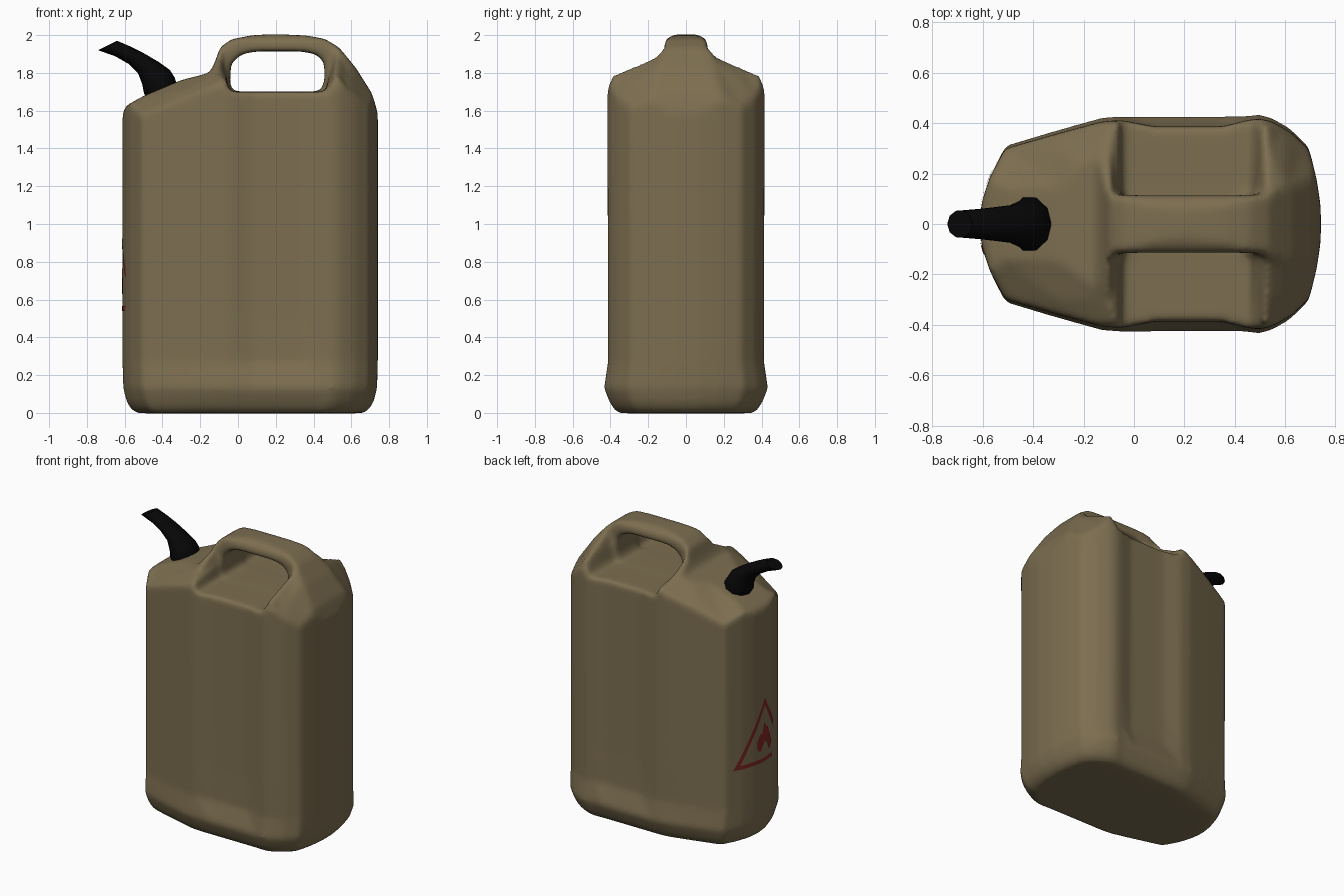
import bpy, bmesh, math
from mathutils import Vector
from mathutils.bvhtree import BVHTree

if "Cube" in bpy.data.objects:
    bpy.data.objects.remove(bpy.data.objects["Cube"])


def material(name, rgb):
    m = bpy.data.materials.new(name)
    m.diffuse_color = (*rgb, 1)
    m.use_nodes = True
    m.node_tree.nodes["Principled BSDF"].inputs["Base Color"].default_value = m.diffuse_color
    return m


tan = material("olive tan plastic", (0.202, 0.155, 0.08))
black = material("black plastic", (0.002, 0.002, 0.002))
red = material("warning red", (0.21, 0.02, 0.017))


def make_object(name, bm, mat):
    mesh = bpy.data.meshes.new(name)
    bm.to_mesh(mesh)
    bm.free()
    mesh.materials.append(mat)
    ob = bpy.data.objects.new(name, mesh)
    bpy.context.collection.objects.link(ob)
    return ob


def loft(name, rings, mat):
    """Closed skin over rings with equal point counts."""
    bm = bmesh.new()
    loops = [[bm.verts.new(p) for p in r] for r in rings]
    n = len(loops[0])
    for a, b in zip(loops, loops[1:]):
        for i in range(n):
            j = (i + 1) % n
            bm.faces.new((a[i], a[j], b[j], b[i]))
    bm.faces.new(loops[0][::-1])
    bm.faces.new(loops[-1])
    bmesh.ops.recalc_face_normals(bm, faces=bm.faces)
    return make_object(name, bm, mat)


# Body: plan outline lofted upwards, with a flared foot and a shallow flute in each side
half = [(-.613, 0), (-.603, .09), (-.572, .19), (-.512, .307), (-.3, .369), (-.13, .416),
        (-.05, .423), (.08, .423), (.35, .423), (.45, .423), (.5, .43), (.55, .415),
        (.62, .375), (.695, .303), (.724, .18), (.74, .07)]
outline = half + [(x, -y) for x, y in half[:0:-1]]
levels = [(-.002, .08, .355, 0), (.02, .045, .385, 0), (.06, .022, .408, 0), (.13, .004, .437, 0),
          (.27, 0, .415, .02), (.5, 0, .416, .026), (1.2, 0, .418, .026), (2.1, 0, .42, .026)]
cx, hx, hy = .0635, .6765, .43
rings = []
for z, inset, w, flute in levels:
    ring = []
    for x, y in outline:
        depth = flute if 0 < x < .4 and abs(y) > .4 else 0
        ring.append((cx + (x - cx) * (hx - inset) / hx, y * w / hy - math.copysign(depth, y), z))
    rings.append(ring)
body = loft("can_body", rings, tan)

# Front silhouette (x, z): sloping shoulder, handle, rounded rear
front = [(-.8, -.1), (-.8, 1.5), (-.62, 1.56), (-.595, 1.625), (-.5, 1.678), (-.3, 1.762),
         (-.15, 1.8), (-.125, 1.85), (-.095, 1.935), (-.035, 1.978), (.08, 2.0), (.2, 2.005),
         (.36, 1.998), (.46, 1.98), (.535, 1.935), (.625, 1.825), (.71, 1.69), (.745, 1.57),
         (.9, 1.4), (.9, -.1)]
front_cut = loft("front_cutter", [[(x, y, z) for x, z in front] for y in (-1, 1)], tan)

# Shoulders: cross-section heights at four widths, falling towards both ends
widths = (.43, .39, .3, .15)
shoulders = {-.75: (1.44, 1.47, 1.53, 1.62), -.5: (1.5, 1.525, 1.585, 1.67),
             -.3: (1.61, 1.645, 1.705, 1.76), -.13: (1.69, 1.74, 1.79, 1.875),
             -.04: (1.68, 1.785, 1.825, 1.89), .53: (1.68, 1.785, 1.825, 1.89),
             .6: (1.61, 1.68, 1.755, 1.85), .72: (1.48, 1.51, 1.575, 1.7),
             .9: (1.3, 1.33, 1.4, 1.6)}
rings = []
for x, heights in shoulders.items():
    side = [(.6, -.1), (.6, heights[0] - .3)] + list(zip(widths, heights))
    side += [(.117, 1.94), (.108, 1.976), (.07, 2.0), (.03, 2.008)]
    side += [(-y, z) for y, z in side[::-1]]
    rings.append([(x, y, z) for y, z in side])
side_cut = loft("shoulder_cutter", rings, tan)

# Grip opening through the handle
grip = [(-.03, 1.702), (-.043, 1.74), (-.037, 1.85), (.02, 1.9), (.1, 1.914), (.33, 1.914),
        (.41, 1.9), (.455, 1.86), (.46, 1.77), (.44, 1.702)]
hole_cut = loft("grip_cutter", [[(x, y, z) for x, z in grip] for y in (-1, 1)], tan)

# Hand pockets on both sides of the handle, walls flattening outwards
pockets = []
for s in (1, -1):
    rings = [[(a, s * .116, z), (b, s * .116, z), (b + f * .5, s * .7, z), (a - f, s * .7, z)]
             for z, a, b, f in ((1.7, -.045, .462, .01), (1.8, -.06, .485, .11),
                                (1.87, -.08, .51, .14), (2.1, -.1, .53, .16))]
    pockets.append(loft("pocket_cutter", rings, tan))

# Combine, then soften every edge
cutters = [(front_cut, 'INTERSECT'), (side_cut, 'INTERSECT'), (hole_cut, 'DIFFERENCE')]
cutters += [(p, 'DIFFERENCE') for p in pockets]
for ob, op in cutters:
    ob.hide_render = True
    m = body.modifiers.new(op, 'BOOLEAN')
    m.operation, m.object, m.solver = op, ob, 'EXACT'
m = body.modifiers.new("Remesh", 'REMESH')
m.mode, m.voxel_size = 'VOXEL', 0.015
m = body.modifiers.new("Smooth", 'SMOOTH')
m.factor, m.iterations = .5, 14
dg = bpy.context.evaluated_depsgraph_get()
mesh = bpy.data.meshes.new_from_object(body.evaluated_get(dg))
body.modifiers.clear()
body.data = mesh
mesh.materials.clear()
mesh.materials.append(tan)
mesh.shade_smooth()
for ob, _ in cutters:
    bpy.data.objects.remove(ob)

# Pouring spout: rings given by lower and upper edge (x, z) and half width
spout = [((-.465, 1.64), (-.32, 1.725), .1), ((-.497, 1.69), (-.335, 1.775), .11),
         ((-.507, 1.74), (-.36, 1.815), .095), ((-.53, 1.8), (-.42, 1.858), .078),
         ((-.58, 1.848), (-.5, 1.905), .07), ((-.65, 1.888), (-.57, 1.94), .062),
         ((-.74, 1.92), (-.64, 1.97), .055)]
rings = []
for lo, hi, w in spout:
    lo, hi = Vector((lo[0], 0, lo[1])), Vector((hi[0], 0, hi[1]))
    ring = []
    for i in range(10):
        t = math.tau * i / 10
        ring.append((lo + hi) / 2 + (hi - lo) / 2 * math.cos(t) + Vector((0, w * math.sin(t), 0)))
    rings.append(ring)
nozzle = loft("spout", rings, black)
bpy.context.view_layer.objects.active = nozzle
nozzle.select_set(True)
bpy.ops.object.shade_smooth_by_angle(angle=math.radians(50))

# Warning sign: thin skin laid on the narrow left wall
bm = bmesh.new()
corners = [Vector((.25, .54)), Vector((0, .985)), Vector((-.25, .54))]
centre = sum(corners, Vector((0, 0))) / 3
inner = [centre + (c - centre) * .82 for c in corners]
steps = 16
for k in range(3):
    a, b, c, d = corners[k], corners[(k + 1) % 3], inner[(k + 1) % 3], inner[k]
    for i in range(steps):
        t, u = i / steps, (i + 1) / steps
        quad = (a.lerp(b, t), a.lerp(b, u), d.lerp(c, u), d.lerp(c, t))
        bm.faces.new([bm.verts.new((-2, p.x, p.y)) for p in quad])
flame = [(.045, .615), (.072, .635), (.077, .69), (.045, .745), (.03, .73), (.008, .815),
         (-.035, .765), (-.06, .71), (-.077, .65), (-.06, .615), (-.04, .61), (-.03, .65),
         (0, .685), (.025, .65)]
f = bm.faces.new([bm.verts.new((-2, y, z)) for y, z in flame])
bmesh.ops.triangulate(bm, faces=[f])
tree = BVHTree.FromPolygons([v.co for v in mesh.vertices], [p.vertices[:] for p in mesh.polygons])
for v in bm.verts:
    hit = tree.ray_cast(v.co, Vector((1, 0, 0)))[0]
    # the far flank of the sign is sunk into the wall
    v.co.x = hit.x + (-.004 if v.co.y > -.12 else .008)
bmesh.ops.remove_doubles(bm, verts=bm.verts, dist=1e-4)
bm.normal_update()
for f in bm.faces:
    if f.normal.x > 0:
        f.normal_flip()
make_object("flammable_sign", bm, red)
